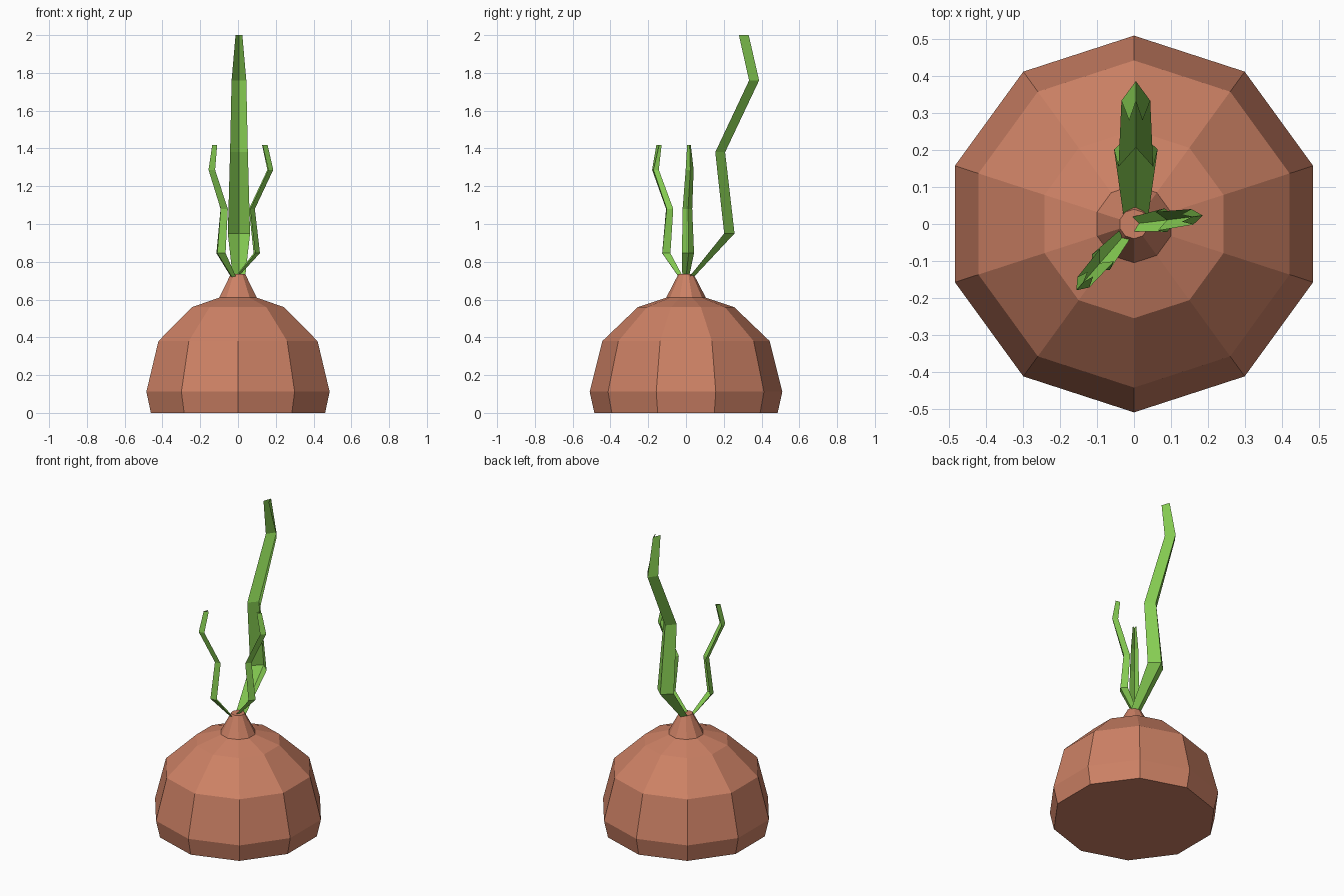
import bpy
import bmesh
from math import cos, sin, pi, radians

if "Cube" in bpy.data.objects:
    bpy.data.objects.remove(bpy.data.objects["Cube"], do_unlink=True)


def make_material(name, rgb):
    mat = bpy.data.materials.new(name)
    mat.use_nodes = True
    mat.diffuse_color = (*rgb, 1)
    mat.node_tree.nodes["Principled BSDF"].inputs["Base Color"].default_value = (*rgb, 1)
    return mat


def make_object(name, bm, mat):
    mesh = bpy.data.meshes.new(name)
    bm.to_mesh(mesh)
    bm.free()
    mesh.materials.append(mat)
    obj = bpy.data.objects.new(name, mesh)
    bpy.context.collection.objects.link(obj)
    return obj


def bridge(bm, rows, closed):
    """Join neighbouring rows of vertices with quads."""
    for low, high in zip(rows, rows[1:]):
        n = len(low)
        for i in range(n if closed else n - 1):
            j = (i + 1) % n
            bm.faces.new((low[i], low[j], high[j], high[i]))


terracotta = make_material("terracotta skin", (0.61, 0.22, 0.13))
leaf_green = make_material("leaf green", (0.24, 0.61, 0.085))

# Ten-sided bulb with a pinched neck: (radius, height)
SIDES = 10
bulb_profile = [(0.485, 0), (0.51, 0.112), (0.443, 0.38),
                (0.255, 0.56), (0.105, 0.61), (0.04, 0.735)]
bm = bmesh.new()
rings = []
for r, z in bulb_profile:
    angles = [pi / 2 + 2 * pi * k / SIDES for k in range(SIDES)]
    rings.append([bm.verts.new((r * cos(a), r * sin(a), z)) for a in angles])
bridge(bm, rings, True)
bm.faces.new(rings[0][::-1])
bm.faces.new(rings[-1])
make_object("bulb", bm, terracotta)

# Folded, zigzag leaf: (spine reach, height, half width, fold depth)
leaf_path = [(0, 0, 0.033, 0.025), (0.215, 0.23, 0.059, 0.055),
             (0.165, 0.66, 0.047, 0.052), (0.345, 1.04, 0.039, 0.053),
             (0.29, 1.28, 0.018, 0.052)]


def make_leaf(name, angle, start, scale, side=0.0):
    """A V-shaped blade growing outward at the given heading."""
    c, s = cos(radians(angle)), sin(radians(angle))
    bm = bmesh.new()
    rows = []
    for reach, z, half, depth in leaf_path:
        row = []
        for across, back in ((half, depth), (0, 0), (-half, depth)):
            u = start + scale * (reach - back)
            v = side + scale * across
            row.append(bm.verts.new((u * c - v * s, u * s + v * c, 0.72 + scale * z)))
        rows.append(row)
    bridge(bm, rows, False)
    return make_object(name, bm, leaf_green)


make_leaf("tall_leaf", 90, 0.042, 1.0, -0.005)
make_leaf("left_leaf", 7, 0.0, 0.545)
make_leaf("right_leaf", 229, 0.05, 0.545)
